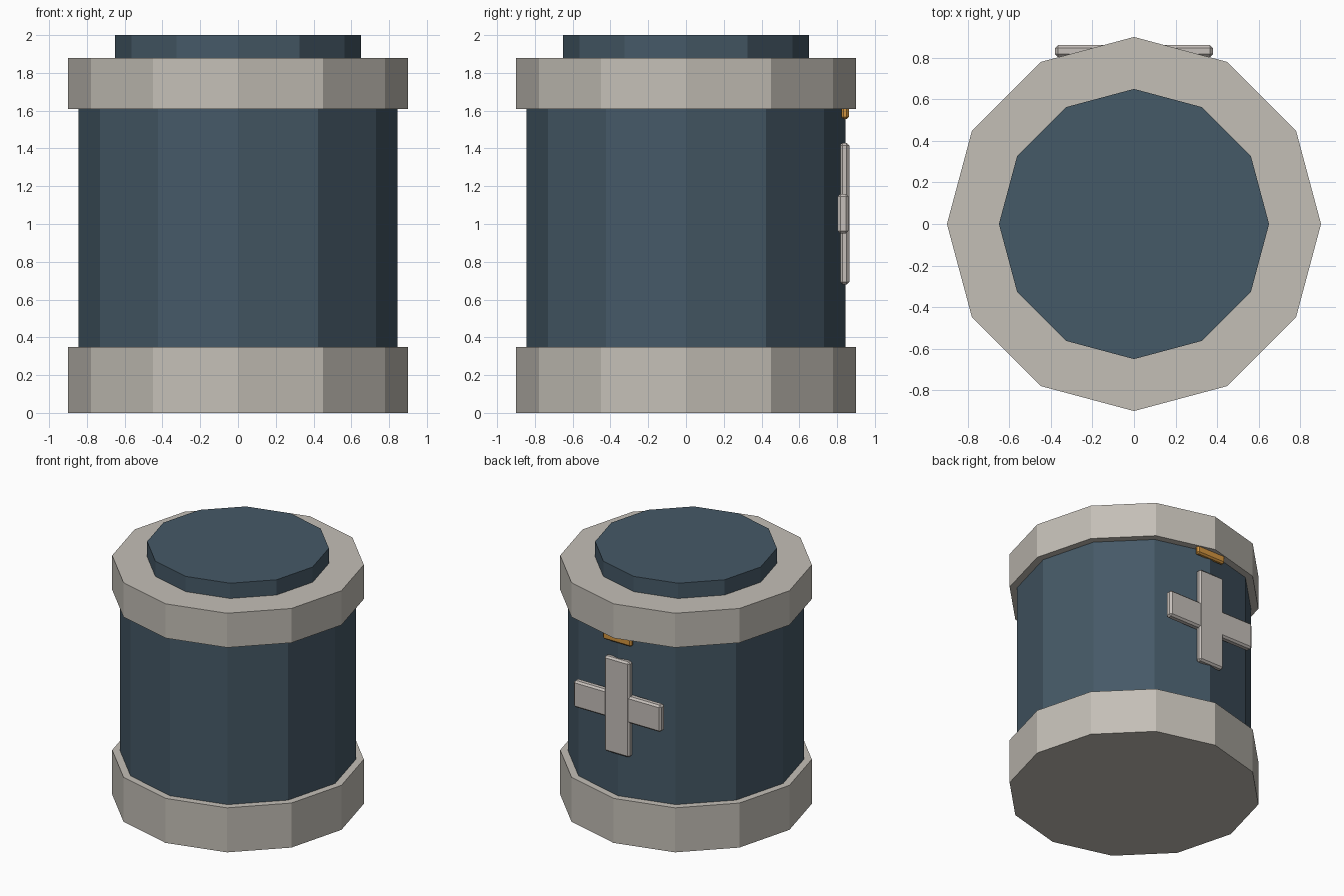
import bpy

if "Cube" in bpy.data.objects:
    bpy.data.objects.remove(bpy.data.objects["Cube"])


def material(name, rgb):
    m = bpy.data.materials.new(name)
    m.diffuse_color = (*rgb, 1)
    m.use_nodes = True
    m.node_tree.nodes["Principled BSDF"].inputs["Base Color"].default_value = m.diffuse_color
    return m


BLUE = material("dark_blue", (0.06, 0.10, 0.135))
STONE = material("warm_grey", (0.55, 0.52, 0.47))
METAL = material("pale_metal", (0.56, 0.52, 0.49))
ORANGE = material("orange", (0.65, 0.30, 0.05))


def drum(name, radius, z0, z1, mat):
    """Twelve-sided flat-shaded drum with corners on the axes."""
    bpy.ops.mesh.primitive_cylinder_add(vertices=12, radius=radius, depth=z1 - z0,
                                        location=(0, 0, (z0 + z1) / 2))
    ob = bpy.context.object
    ob.name = name
    ob.data.materials.append(mat)


def plate(name, width, y0, y1, z0, z1, mat, bevel=0.014):
    """Chamfered plate on the back, centred on x = 0."""
    bpy.ops.mesh.primitive_cube_add(size=1, location=(0, (y0 + y1) / 2, (z0 + z1) / 2))
    ob = bpy.context.object
    ob.name = name
    ob.scale = (width, y1 - y0, z1 - z0)
    bpy.ops.object.transform_apply(location=False, rotation=False, scale=True)
    mod = ob.modifiers.new("chamfer", 'BEVEL')
    mod.width = bevel
    mod.segments = 1
    ob.data.materials.append(mat)


# Canister
drum("base_ring", 0.90, 0.0, 0.35, STONE)
drum("body", 0.845, 0.30, 1.66, BLUE)
drum("top_ring", 0.90, 1.61, 1.88, STONE)
drum("lid", 0.65, 1.83, 2.0, BLUE)

# Cross and indicator on the back
plate("cross_upright", 0.22, 0.815, 0.865, 0.68, 1.43, METAL)
plate("cross_bar", 0.76, 0.803, 0.861, 0.95, 1.16, METAL)
plate("indicator", 0.25, 0.822, 0.862, 1.555, 1.66, ORANGE, 0.012)
